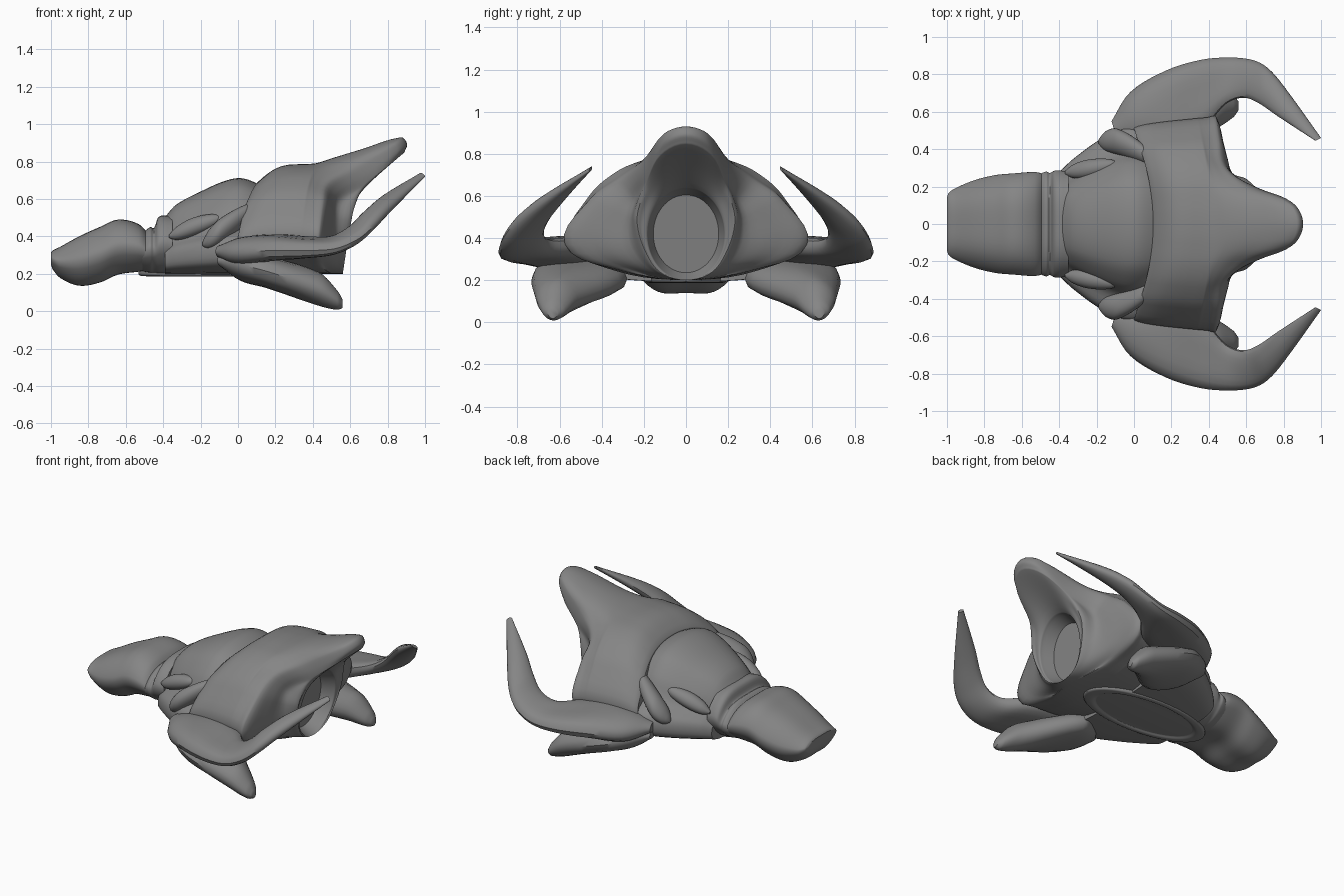
import bpy, bmesh, math
from mathutils import Vector as V

if "Cube" in bpy.data.objects:
    bpy.data.objects.remove(bpy.data.objects["Cube"])

grey = bpy.data.materials.new("dark_grey")
grey.diffuse_color = (.235, .235, .235, 1)
grey.use_nodes = True
grey.node_tree.nodes["Principled BSDF"].inputs["Base Color"].default_value = grey.diffuse_color


def spline(pts, n, closed=False):
    """Smooth curve through pts; a repeated point makes a sharp corner."""
    c = len(pts)
    at = lambda i: pts[i % c] if closed else pts[max(0, min(c - 1, i))]
    out = []
    for i in range(c if closed else c - 1):
        p0, p1, p2, p3 = at(i - 1), at(i), at(i + 1), at(i + 2)
        length = (p2 - p1).length
        a, b = (p2 - p0).normalized() * length, (p3 - p1).normalized() * length
        for k in range(n):
            t = k / n
            out.append(p1 * (2*t**3 - 3*t*t + 1) + a * (t**3 - 2*t*t + t)
                       + p2 * (3*t*t - 2*t**3) + b * (t**3 - t*t))
    if not closed:
        out.append(pts[-1].copy())
    return out


def loft(name, rings, n=5, m=5, mirror=False):
    """Skin a smooth closed surface through rings of points."""
    rings = [spline([V(p) for p in r], n, True) for r in rings]
    cols = [spline(list(c), m) for c in zip(*rings)]
    bm = bmesh.new()
    vs = [[bm.verts.new(p) for p in c] for c in cols]
    for i in range(len(vs)):
        a, b = vs[i - 1], vs[i]
        for j in range(len(a) - 1):
            bm.faces.new((a[j], b[j], b[j + 1], a[j + 1]))
    bm.faces.new([c[0] for c in vs])
    bm.faces.new([c[-1] for c in vs])
    bmesh.ops.remove_doubles(bm, verts=bm.verts, dist=0.0004)
    bmesh.ops.recalc_face_normals(bm, faces=bm.faces)
    me = bpy.data.meshes.new(name)
    bm.to_mesh(me)
    bm.free()
    me.materials.append(grey)
    ob = bpy.data.objects.new(name, me)
    bpy.context.collection.objects.link(ob)
    bpy.ops.object.select_all(action='DESELECT')
    ob.select_set(True)
    bpy.context.view_layer.objects.active = ob
    bpy.ops.object.shade_smooth_by_angle(angle=math.radians(40))
    if mirror:
        md = ob.modifiers.new("Mirror", 'MIRROR')
        md.use_axis = (False, True, False)


def sym(half):
    """Close a half ring (first and last point on the centre plane)."""
    return [V(p) for p in half] + [V((x, -y, z)) for x, y, z in half[-2:0:-1]]


def section(profile, x, top, bottom, width, sweep=0):
    """Scale a unit half profile to one slice, swept back towards its sides."""
    pts = []
    for i, (u, v) in enumerate(profile):
        back = 1 if i > 5 else u * u
        pts.append((x - sweep * back, u * width, bottom + v * (top - bottom)))
    return sym(pts)


def mix(a, b, t, push=lambda c: 0):
    """Blend two rings; push shifts x by a rule of c = 1 (top) to -1 (bottom)."""
    out = []
    for k, (p, q) in enumerate(zip(a, b)):
        out.append(p.lerp(q, t) + V((push(math.cos(2 * math.pi * k / len(a))), 0, 0)))
    return out


def blade(name, secs):
    """Flattened limb from inner edge, outer edge and half thickness."""
    rings = []
    for a, b, t in secs:
        mid = (V(a) + V(b)) / 2
        rings.append([a, mid + V((0, 0, t)), b, mid - V((0, 0, t))])
    loft(name, rings, mirror=True)


def tube(name, path, r):
    """Round bulge along a path, thickest in the middle."""
    rings = []
    for i, p in enumerate(spline([V(p) for p in path], 4)):
        s = i / (4 * (len(path) - 1))
        rad = r * max(.15, math.sin(math.pi * s) ** .5 if 0 < s < 1 else 0)
        rings.append([p + V((0, rad * math.cos(k * math.pi / 4), rad * math.sin(k * math.pi / 4)))
                      for k in range(8)])
    loft(name, rings, 3, 2, mirror=True)


# Head and stepped neck collar: rows of x, top, bottom, half width
HEAD = [(0, 1), (.62, .93), (1, .6), (.96, .33), (.56, .02), (0, 0)]
loft("head", [section(HEAD, *r) for r in (
    (-1, .315, .25, .14), (-.99, .325, .225, .165), (-.95, .345, .18, .19), (-.85, .4, .14, .23),
    (-.74, .45, .157, .256), (-.64, .49, .2, .265), (-.53, .465, .215, .272), (-.47, .4, .225, .26))])
loft("neck_collar", [section(HEAD, *r) for r in (
    (-.53, .4, .22, .25), (-.47, .45, .21, .275), (-.45, .445, .21, .268),
    (-.42, .507, .205, .28), (-.35, .51, .205, .275))])

# Domed body with side flange
BODY = [(0, 1), (.4, .93), (.63, .73), (.77, .49), (1, .34), (.97, .1), (.5, 0), (0, 0)]
loft("body", [section(BODY, x, top, .2, w) for x, top, w in (
    (-.39, .505, .28), (-.33, .57, .335), (-.2, .64, .43), (-.06, .7, .505), (.03, .71, .51), (.15, .66, .48))])

# Raised side pods and curled shoulder arms beside the dome
tube("side_pod", [(-.37, .275, .40), (-.24, .295, .45), (-.08, .32, .50)], .05)
tube("shoulder_arm", [(-.19, .44, .36), (-.09, .44, .43), (.12, .34, .57)], .07)

# Rear shroud: stepped front edge, crest, flared lip with tail, rim, shallow engine bore
SHELL = [(0, 1), (.19, .99), (.41, .95), (.61, .86), (.82, .68), (1, .3), (.58, .07), (0, 0)]
front, edge, ridge, crest = [section(SHELL, x, top, .2, w, s) for x, top, w, s in (
    (.11, .66, .49, .11), (.105, .69, .51, .11), (.23, .775, .535, .13), (.41, .79, .56, .08))]
lip = sym([(.87, 0, .93), (.83, .105, .895), (.61, .205, .76), (.485, .31, .68),
           (.46, .45, .58), (.435, .57, .37), (.43, .32, .25), (.5, 0, .2)])
rim = sym([(.885, 0, .845), (.82, .12, .79), (.67, .185, .66), (.62, .225, .57),
           (.6, .24, .48), (.58, .205, .35), (.565, .13, .24), (.56, 0, .2)])


def bore(x, lean, s):
    angles = [math.pi * k / 7 for k in range(8)]
    return sym([(x + lean * math.cos(a), .185 * s * math.sin(a), .42 + .22 * s * math.cos(a)) for a in angles])

mouth, floor = bore(.585, .035, 1), bore(.5, .02, .84)
loft("rear_shroud", [
    front, edge, ridge, crest, mix(crest, lip, .2), mix(crest, lip, .55), lip,
    mix(lip, rim, .4, lambda c: .028 * c if c > .6 else -.02),
    mix(lip, rim, .85, lambda c: .01 if c > .6 else -.055 * (1 - c * c)), rim,
    mix(rim, mouth, .5), mouth, mix(mouth, floor, .2), mix(mouth, floor, .85),
    floor, floor], m=4)


# Dished belly plate
def oval(z, s):
    angles = [math.pi * k / 8 for k in range(9)]
    return sym([(-.08 - .45 * s * math.cos(a), .19 * s * math.sin(a), z) for a in angles])

loft("belly_plate", [oval(.23, 1), oval(.195, 1), oval(.188, .94), oval(.188, .86),
                     oval(.197, .8), oval(.197, .78)], m=3)

# Curved horn wings
blade("horn_wing", [
    ((-.09, .45, .32), (-.12, .55, .32), .03),
    ((.05, .42, .33), (-.02, .705, .31), .075),
    ((.2, .42, .355), (.17, .82, .325), .068),
    ((.38, .52, .36), (.36, .878, .325), .05),
    ((.49, .64, .37), (.52, .89, .335), .045),
    ((.58, .675, .42), (.64, .875, .385), .05),
    ((.66, .65, .5), (.72, .83, .45), .055),
    ((.77, .575, .6), (.81, .725, .54), .045),
    ((.97, .445, .735), (1, .46, .72), .01)])

# Lower fins
blade("lower_fin", [
    ((-.09, .44, .27), (-.11, .54, .27), .025),
    ((.02, .34, .22), (0, .66, .25), .07),
    ((.15, .28, .205), (.15, .73, .215), .085),
    ((.43, .5, .12), (.43, .715, .12), .09),
    ((.53, .57, .06), (.53, .685, .06), .052),
    ((.56, .61, .04), (.56, .655, .04), .022)])
